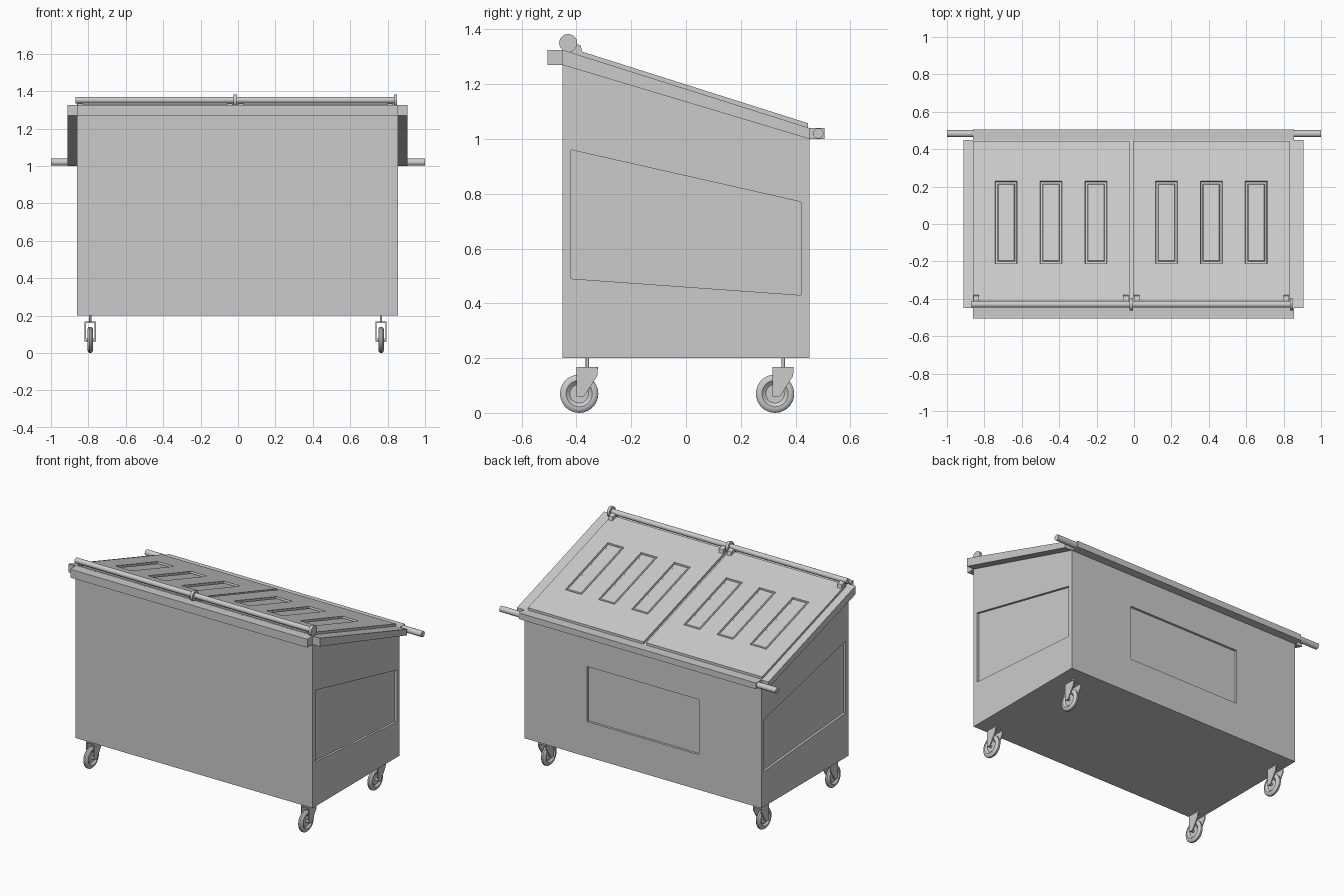
import bpy, bmesh, math
from mathutils import Matrix, Vector

if "Cube" in bpy.data.objects:
    bpy.data.objects.remove(bpy.data.objects["Cube"])

X0, X1, Y = -0.86, 0.855, 0.45          # body extents


def top(y):                              # sloping top line of the body
    return 1.1825 - 0.3167 * y


def finish(name, bm, smooth=False):
    bmesh.ops.remove_doubles(bm, verts=bm.verts, dist=1e-5)
    bmesh.ops.recalc_face_normals(bm, faces=bm.faces)
    me = bpy.data.meshes.new(name)
    bm.to_mesh(me)
    bm.free()
    ob = bpy.data.objects.new(name, me)
    bpy.context.collection.objects.link(ob)
    if smooth:
        bpy.context.view_layer.objects.active = ob
        ob.select_set(True)
        bpy.ops.object.shade_smooth_by_angle(angle=math.radians(35))
        ob.select_set(False)
    return ob


def add_prism(bm, prof, xa, xb):         # extrude a (y, z) profile along x
    a = [bm.verts.new((xa, y, z)) for y, z in prof]
    b = [bm.verts.new((xb, y, z)) for y, z in prof]
    bm.faces.new(a)
    bm.faces.new(b[::-1])
    for i in range(len(prof)):
        j = (i + 1) % len(prof)
        bm.faces.new((a[i], b[i], b[j], a[j]))


def prism(name, prof, xa, xb):
    bm = bmesh.new()
    add_prism(bm, prof, xa, xb)
    return finish(name, bm)


def rect(ya, yb, za, zb):
    return [(ya, za), (yb, za), (yb, zb), (ya, zb)]


def rod(name, xa, xb, y, z, r, seg=20):
    bm = bmesh.new()
    m = Matrix.Translation(((xa + xb) / 2, y, z)) @ Matrix.Rotation(math.pi / 2, 4, 'Y')
    bmesh.ops.create_cone(bm, cap_ends=True, segments=seg, radius1=r, radius2=r,
                          depth=xb - xa, matrix=m)
    return finish(name, bm, True)


# Body with recessed panels on the sides and the back
def face(bm, pts):
    bm.faces.new([bm.verts.new(p) for p in pts])


def ring(bm, outer, inner):
    for i in range(4):
        j = (i + 1) % 4
        face(bm, (outer[i], outer[j], inner[j], inner[i]))


def panel_wall(bm, outer, inner, sink):
    deep = [Vector(p) + Vector(sink) for p in inner]
    ring(bm, outer, inner)
    ring(bm, inner, deep)
    face(bm, deep)


bm = bmesh.new()
prof = [(-Y, 0.2), (Y, 0.2), (Y, top(Y)), (-Y, top(-Y))]
side = [(-0.42, 0.49), (0.42, 0.43), (0.42, 0.77), (-0.42, 0.96)]
for x, d in ((X0, 0.015), (X1, -0.015)):
    panel_wall(bm, [(x, *p) for p in prof], [(x, *p) for p in side], (d, 0, 0))
panel_wall(bm, [(X0, Y, 0.2), (X1, Y, 0.2), (X1, Y, top(Y)), (X0, Y, top(Y))],
           [(-0.41, Y, 0.43), (0.4, Y, 0.43), (0.4, Y, 0.79), (-0.41, Y, 0.79)], (0, -0.015, 0))
for i, j in ((0, 1), (2, 3), (3, 0)):
    face(bm, [(X0, *prof[i]), (X1, *prof[i]), (X1, *prof[j]), (X0, *prof[j])])
finish("body", bm)

# Rims around the top
prism("front_rim", rect(-0.505, -Y, 1.27, 1.325), X0, X1)
prism("back_rim", rect(Y, 0.505, 1.0, 1.04), X0, X1)
slope = [(-Y, 1.27), (Y, 1.0), (Y, top(Y)), (-Y, top(-Y))]
prism("left_rim", slope, X0 - 0.052, X0)
prism("right_rim", slope, X1, X1 + 0.052)

# Rods: rear lift bar, hinge rod and its collars
rod("lift_bar", -1.0, 1.0, 0.483, 1.02, 0.019)
rod("hinge_rod", -0.87, 0.845, -0.43, 1.352, 0.017)
for x in (-0.015, 0.842):
    rod("hinge_collar", x - 0.009, x + 0.009, -0.43, 1.35, 0.033)


# Lids, each with three pressed pockets
def lid(name, xa, xb):
    c = (xa + xb) / 2
    xs = [xa] + [c + k * 0.24 + s * 0.059 for k in (-1, 0, 1) for s in (-1, 1)] + [xb]
    ys = [-0.42, -0.21, 0.23, 0.445]
    bm = bmesh.new()
    v = [[bm.verts.new((x, y, top(y) + 0.016)) for x in xs] for y in ys]
    pockets = []
    for j in range(3):
        for i in range(7):
            f = bm.faces.new((v[j][i], v[j][i + 1], v[j + 1][i + 1], v[j + 1][i]))
            if j == 1 and i % 2:
                pockets.append(f)
    bm.normal_update()
    for t, d in ((0.004, -0.012), (0.014, 0.0), (0.006, 0.005)):
        bmesh.ops.inset_individual(bm, faces=pockets, thickness=t, depth=d)
        bm.normal_update()
    edges = [e for e in bm.edges if e.is_boundary]
    ext = bmesh.ops.extrude_edge_only(bm, edges=edges)["geom"]
    for w in ext:
        if isinstance(w, bmesh.types.BMVert):
            w.co.z -= 0.02
    bmesh.ops.holes_fill(bm, edges=[e for e in bm.edges if e.is_boundary], sides=0)
    finish(name, bm)
    # hinge tabs joining the lid to the rod
    for x in (xa + 0.004, xb - 0.034):
        prism("hinge_tab", [(-0.43, 1.325), (-0.395, 1.305), (-0.377, 1.31),
                            (-0.385, 1.342), (-0.43, 1.358)], x, x + 0.03)


lid("left_lid", -0.862, -0.025)
lid("right_lid", -0.005, 0.832)


# Casters: stem, fork and lathed wheel
def caster(x, y):
    bm = bmesh.new()
    bmesh.ops.create_cone(bm, cap_ends=True, segments=12, radius1=0.006, radius2=0.006,
                          depth=0.04, matrix=Matrix.Translation((x, y, 0.182)))
    finish("caster_stem", bm, True)

    bm = bmesh.new()
    cheek = [(y - 0.04, 0.168), (y - 0.04, 0.06), (y - 0.012, 0.06),
             (y + 0.036, 0.135), (y + 0.038, 0.168)]
    for s in (-1, 1):
        add_prism(bm, cheek, x + s * 0.024, x + s * 0.03)
    add_prism(bm, rect(y - 0.04, y + 0.038, 0.16, 0.168), x - 0.024, x + 0.024)
    finish("caster_fork", bm)
    rod("caster_axle", x - 0.028, x + 0.028, y - 0.03, 0.07, 0.008, 12)

    half = [(0.004, 0.0), (0.004, 0.034), (0.012, 0.045), (0.015, 0.048),
            (0.015, 0.056), (0.011, 0.065), (0.005, 0.07)]
    pts = half + [(-a, r) for a, r in half[::-1]]
    bm = bmesh.new()
    vs = [bm.verts.new((x + a, y - 0.03, 0.07 + r)) for a, r in pts]
    es = [bm.edges.new((a, b)) for a, b in zip(vs, vs[1:])]
    bmesh.ops.spin(bm, geom=vs + es, cent=(x, y - 0.03, 0.07), axis=(1, 0, 0),
                   angle=2 * math.pi, steps=28)
    finish("caster_wheel", bm, True)


for cx in (-0.79, 0.765):
    for cy in (-0.36, 0.355):
        caster(cx, cy)
